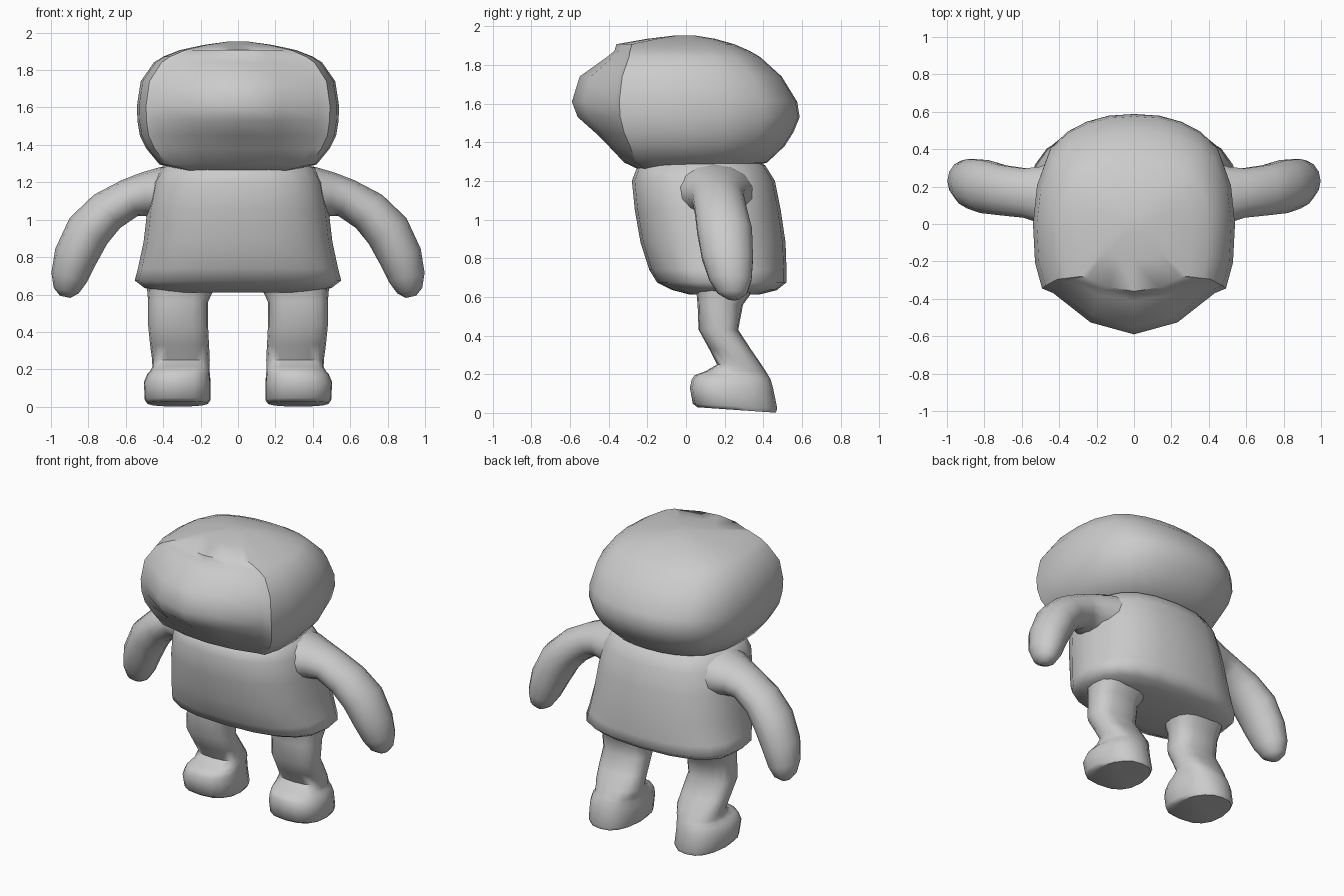
import bpy, bmesh, math
from mathutils import Vector

grey = bpy.data.materials.new("plain_grey")
grey.diffuse_color = (0.6, 0.6, 0.6, 1)


def loft(name, rings, angle=50, mirror=False):
    """Skin a list of equal-length point rings and close both ends."""
    bm = bmesh.new()
    loops = [[bm.verts.new(p) for p in r] for r in rings]
    n = len(loops[0])
    for a, b in zip(loops, loops[1:]):
        for i in range(n):
            j = (i + 1) % n
            bm.faces.new((a[i], a[j], b[j], b[i]))
    bm.faces.new(loops[0])
    bm.faces.new(loops[-1])
    bmesh.ops.recalc_face_normals(bm, faces=bm.faces[:])
    me = bpy.data.meshes.new(name)
    bm.to_mesh(me)
    bm.free()
    ob = bpy.data.objects.new(name, me)
    bpy.context.collection.objects.link(ob)
    me.materials.append(grey)
    bpy.ops.object.select_all(action='DESELECT')
    ob.select_set(True)
    bpy.context.view_layer.objects.active = ob
    bpy.ops.object.shade_smooth_by_angle(angle=math.radians(angle))
    if mirror:
        m = ob.modifiers.new("mirror", 'MIRROR')
        m.use_axis[0] = True
    return ob


def box_ring(x0, x1, y0, y1, z, power=2.6, n=16, tilt=0.0, taper=0.0):
    """Rounded-rectangle ring; tilt lowers the back, taper narrows the back."""
    pts = []
    for i in range(n):
        t = 2 * math.pi * i / n
        c, s = math.cos(t), math.sin(t)
        e = 2 / power
        c = math.copysign(abs(c) ** e, c)
        s = math.copysign(abs(s) ** e, s)
        k = 1 - taper * max(0, s + 0.2)
        pts.append(((x0 + x1) / 2 + c * k * (x1 - x0) / 2,
                    (y0 + y1) / 2 + s * (y1 - y0) / 2, z - tilt * s))
    return pts


# Head: round back, with a face bulging out of a stepped rim
def head_ring(z, w, back, edge, front):
    half = [(0.25 * w, 0.985 * back), (0.47 * w, 0.93 * back), (0.66 * w, 0.84 * back),
            (0.83 * w, 0.69 * back), (0.96 * w, 0.36 * back),
            (w, 0.0), (0.98 * w, 0.6 * edge), (0.91 * w, edge),
            (0.80 * w, edge + 0.10 * (front - edge)),
            (0.43 * w, edge + 0.74 * (front - edge))]
    pts = [(0, back)] + half + [(0, front)] + [(-x, y) for x, y in reversed(half)]
    return [(x, y, z) for x, y in pts]


head = [(1.262, 0.28, 0.30, -0.21, -0.25), (1.295, 0.42, 0.42, -0.26, -0.32),
        (1.38, 0.49, 0.51, -0.29, -0.40), (1.45, 0.525, 0.555, -0.32, -0.47),
        (1.53, 0.538, 0.588, -0.34, -0.56), (1.61, 0.54, 0.575, -0.345, -0.59),
        (1.74, 0.52, 0.495, -0.33, -0.55), (1.84, 0.45, 0.385, -0.295, -0.41),
        (1.872, 0.40, 0.33, -0.29, -0.37), (1.907, 0.31, 0.25, -0.28, -0.36),
        (1.935, 0.18, 0.15, -0.15, -0.20), (1.953, 0.05, 0.04, -0.04, -0.05)]
loft("head", [head_ring(*r) for r in head], 42)

# Body: tunic flaring at the hem, leaning back
body = [(1.31, 0.32, -0.20, 0.36), (1.28, 0.41, -0.25, 0.41), (1.20, 0.455, -0.28, 0.46),
        (1.05, 0.485, -0.265, 0.49), (0.88, 0.505, -0.235, 0.515), (0.74, 0.535, -0.19, 0.52),
        (0.675, 0.552, -0.15, 0.52), (0.635, 0.50, -0.07, 0.47), (0.612, 0.42, 0.02, 0.38)]
loft("body", [box_ring(-w, w, y0, y1, z, 2.5, 20) for z, w, y0, y1 in body], 70)

# Arms: broad shoulders running into tapered tubes that curve down and out
arm = [((0.30, 0.13, 1.14), 0.16, 0.23), ((0.41, 0.145, 1.14), 0.142, 0.20),
       ((0.50, 0.155, 1.135), 0.118, 0.155), ((0.58, 0.165, 1.115), 0.105, 0.135),
       ((0.70, 0.18, 1.045), 0.113, 0.137), ((0.80, 0.20, 0.94), 0.122, 0.145),
       ((0.87, 0.215, 0.80), 0.116, 0.135), ((0.903, 0.23, 0.69), 0.098, 0.112),
       ((0.918, 0.24, 0.62), 0.068, 0.078), ((0.925, 0.245, 0.588), 0.028, 0.03)]
rings = []
for i, (c, r, ry) in enumerate(arm):
    t = Vector(arm[min(i + 1, len(arm) - 1)][0]) - Vector(arm[max(i - 1, 0)][0])
    side = Vector((t.z, 0, -t.x)).normalized()
    rings.append([Vector(c) + side * r * math.cos(a) + Vector((0, ry * math.sin(a), 0))
                  for a in (2 * math.pi * k / 14 for k in range(14))])
loft("arms", rings, 70, True)

# Legs and feet: shin slants straight back to a narrow heel, wide toe steps forward
leg = [(0.70, 0.10, 0.49, 0.03, 0.38, 0, 0), (0.615, 0.135, 0.485, 0.055, 0.335, 0, 0),
       (0.56, 0.16, 0.48, 0.06, 0.295, 0, 0), (0.43, 0.16, 0.48, 0.065, 0.27, 0, 0),
       (0.33, 0.155, 0.47, 0.12, 0.335, 0, 0), (0.25, 0.15, 0.46, 0.16, 0.39, 0, 0.03),
       (0.215, 0.15, 0.46, 0.10, 0.413, 0, 0.06), (0.195, 0.15, 0.47, 0.045, 0.425, 0, 0.1),
       (0.175, 0.145, 0.49, 0.03, 0.437, 0, 0.14), (0.13, 0.14, 0.51, 0.02, 0.45, 0, 0.18),
       (0.035, 0.14, 0.505, 0.035, 0.472, 0.012, 0.18),
       (0.015, 0.155, 0.49, 0.06, 0.465, 0.014, 0.18)]
loft("legs", [box_ring(x0, x1, y0, y1, z, 2.6, 16, t, k)
              for z, x0, x1, y0, y1, t, k in leg], 60, True)
